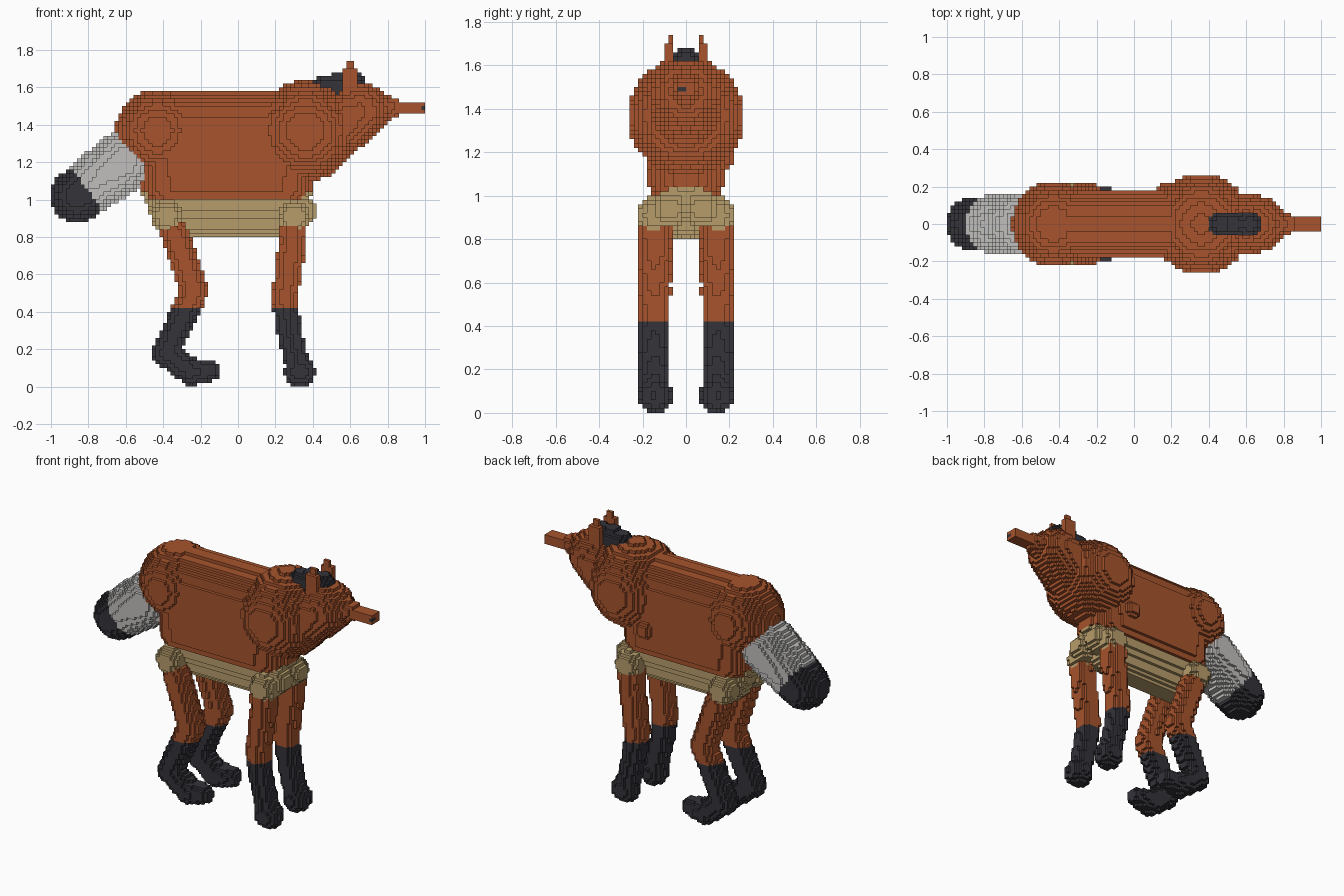
import bpy
import bmesh
import math
from mathutils import Vector

cube = bpy.data.objects.get("Cube")
if cube:
    bpy.data.objects.remove(cube, do_unlink=True)

V = 0.02  # block size


def material(name, rgb):
    m = bpy.data.materials.new(name)
    m.diffuse_color = (*rgb, 1)
    m.use_nodes = True
    bsdf = m.node_tree.nodes["Principled BSDF"]
    bsdf.inputs["Base Color"].default_value = (*rgb, 1)
    bsdf.inputs["Roughness"].default_value = 0.9
    return m


MATS = [material("rust_fur", (0.385, 0.087, 0.026)),
        material("tan_belly", (0.47, 0.335, 0.145)),
        material("grey_tail", (0.53, 0.52, 0.51)),
        material("charcoal", (0.034, 0.033, 0.042))]
RUST, TAN, GREY, DARK = range(4)

owner = {}  # block -> part name
colour = {}  # block -> material index


def fill(part, lo, hi, inside, paint):
    """Fill free blocks between two corners where inside(point) is true."""
    rng = [range(math.floor(a / V), math.ceil(b / V) + 1) for a, b in zip(lo, hi)]
    for i in rng[0]:
        for j in rng[1]:
            for k in rng[2]:
                c = (i, j, k)
                if k < 0 or c in owner:
                    continue
                p = Vector(((i + .5) * V, (j + .5) * V, (k + .5) * V))
                if inside(p):
                    owner[c] = part
                    colour[c] = paint(p) if callable(paint) else paint


def chain(part, points, paint):
    """Tapered round limbs through (x, y, z, radius) points."""
    if len(points) == 1:
        points = points * 2
    for a, b in zip(points, points[1:]):
        pa, pb = Vector(a[:3]), Vector(b[:3])
        d = pb - pa
        n = max(d.length_squared, 1e-9)

        def inside(p):
            t = min(1, max(0, (p - pa).dot(d) / n))
            return (p - pa - d * t).length <= a[3] + (b[3] - a[3]) * t

        r = max(a[3], b[3])
        fill(part, [min(u, v) - r for u, v in zip(pa, pb)],
             [max(u, v) + r for u, v in zip(pa, pb)], inside, paint)


def box(part, lo, hi, paint):
    fill(part, lo, hi, lambda p: all(a < c < b for a, c, b in zip(lo, p, hi)), paint)


# Mane along the top of the head
chain("mane", [(.46, 0, 1.595, .065), (.62, 0, 1.62, .06)], DARK)
box("mane", (.50, -.04, 1.62), (.56, .04, 1.68), DARK)

# Ears
for name, s in (("near_ear", -1), ("far_ear", 1)):
    y0, y1 = sorted((s * .06, s * .10))
    box(name, (.56, y0, 1.58), (.64, y1, 1.70), RUST)
    box(name, (.58, y0 + .01, 1.68), (.62, y1 - .01, 1.74), RUST)

# Head, snout and nose
box("nose", (.98, -.04, 1.48), (1.0, 0, 1.50), DARK)
box("snout", (.80, -.03, 1.46), (1.0, .03, 1.52), RUST)
chain("head", [(.38, 0, 1.29, .19), (.65, 0, 1.475, .155), (.82, 0, 1.495, .055)], RUST)

# Shoulder and rump
chain("shoulder", [(.36, 0, 1.365, .27)], RUST)
chain("rump", [(-.43, 0, 1.365, .225)], RUST)
chain("side_bump", [(.17, .16, 1.17, .06)], RUST)

# Torso: long rounded section, half width given by height
PROFILE = [(.81, .05), (.84, .085), (.90, .115), (.97, .14), (1.04, .17), (1.40, .175)]


def half_width(z):
    if z > 1.40:
        return math.sqrt(max(0, .175 ** 2 - (z - 1.40) ** 2))
    for (z0, w0), (z1, w1) in zip(PROFILE, PROFILE[1:]):
        if z0 <= z <= z1:
            return w0 + (w1 - w0) * (z - z0) / (z1 - z0)
    return 0


def in_torso(p):
    x = p.x - min(.23, max(-.35, p.x))
    return math.hypot(x, p.y) < half_width(p.z)


def torso_paint(p):
    return TAN if p.z < (1.04 if p.x > .35 or p.x < -.48 else 1.0) else RUST


fill("torso", (-.54, -.2, .8), (.42, .2, 1.6), in_torso, torso_paint)

# Tail with a dark tip
chain("tail", [(-.61, 0, 1.205, .165), (-.86, 0, 1.02, .145)],
      lambda p: DARK if (p.x + .80) * .81 + (p.z - 1.045) * .587 < 0 else GREY)


# Legs with tan joints and dark lower halves
def leg_paint(p):
    return DARK if p.z < .41 else RUST


for side, y in (("near", -.145), ("far", .145)):
    chain(f"{side}_front_joint", [(.30, y, .91, .085)], TAN)
    chain(f"{side}_front_joint", [(.34, y * .5, .94, .085)], TAN)
    chain(f"{side}_hind_joint", [(-.38, y, .915, .085)], TAN)
    chain(f"{side}_front_leg", [(.29, y, .84, .076), (.29, y, .76, .074), (.25, y, .47, .070),
                                (.27, y, .32, .066), (.32, y, .10, .066)], leg_paint)
    chain(f"{side}_front_leg", [(.33, y, .08, .082)], DARK)
    chain(f"{side}_hind_leg", [(-.34, y, .82, .076), (-.235, y, .51, .075),
                               (-.385, y, .18, .072), (-.25, y, .08, .072)], leg_paint)
    chain(f"{side}_hind_leg", [(-.25, y, .08, .075), (-.15, y, .085, .056)], DARK)

# Build each part from its exposed block faces
FACES = []
for axis in range(3):
    u, v = (axis + 1) % 3, (axis + 2) % 3
    for sign in (0, 1):
        quad = []
        for a, b in ((0, 0), (1, 0), (1, 1), (0, 1)):
            c = [0, 0, 0]
            c[axis], c[u], c[v] = sign, a, b
            quad.append(tuple(c))
        step = [0, 0, 0]
        step[axis] = 2 * sign - 1
        FACES.append((step, quad if sign else quad[::-1]))

parts = {}
for cell, part in owner.items():
    parts.setdefault(part, []).append(cell)

for part, cells in parts.items():
    bm = bmesh.new()
    verts = {}
    for cell in cells:
        for step, quad in FACES:
            if tuple(a + b for a, b in zip(cell, step)) in owner:
                continue
            corners = []
            for q in quad:
                key = tuple(a + b for a, b in zip(cell, q))
                if key not in verts:
                    verts[key] = bm.verts.new([a * V for a in key])
                corners.append(verts[key])
            bm.faces.new(corners).material_index = colour[cell]
    mesh = bpy.data.meshes.new(part)
    bm.to_mesh(mesh)
    bm.free()
    for m in MATS:
        mesh.materials.append(m)
    bpy.context.collection.objects.link(bpy.data.objects.new(part, mesh))
